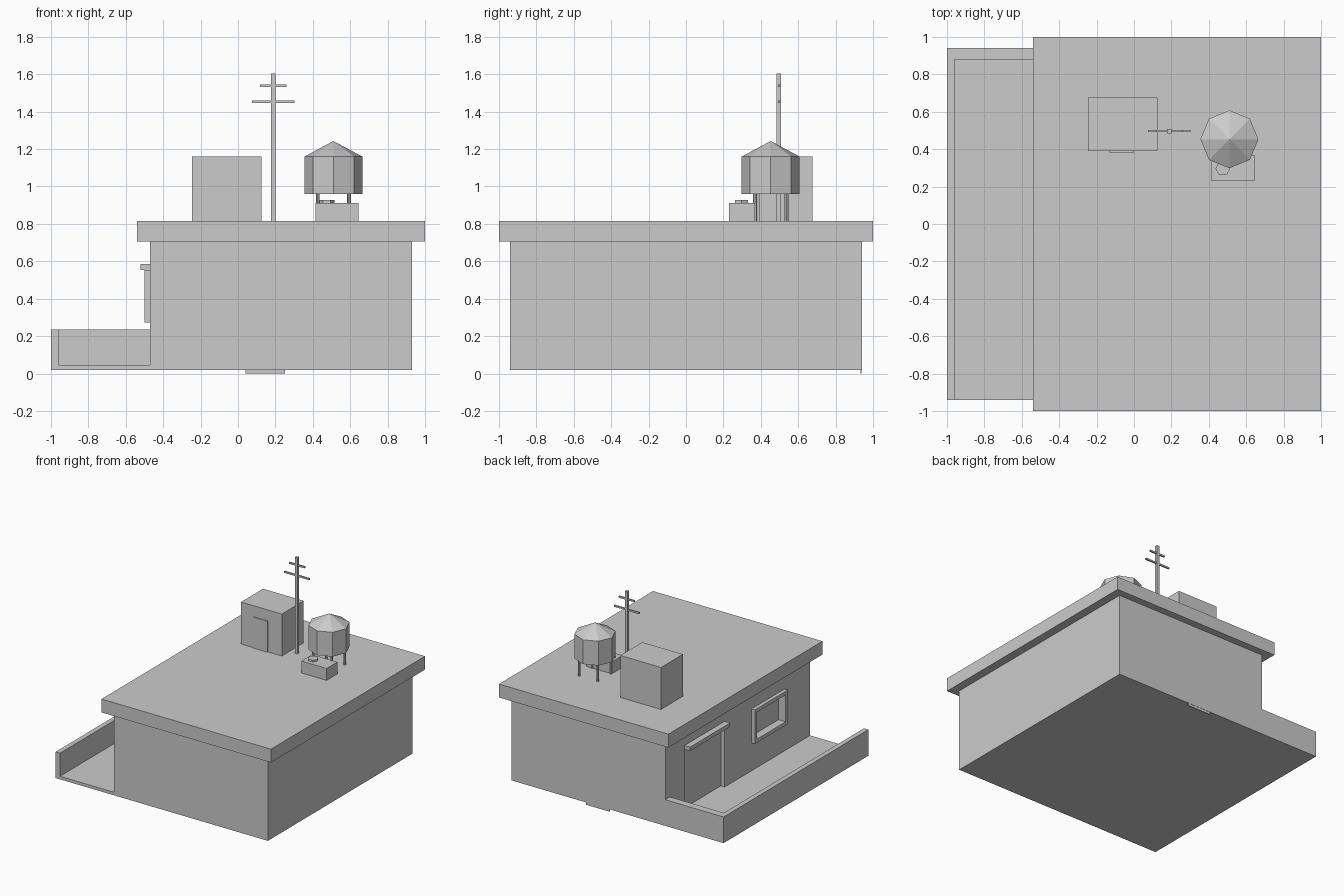
import bpy, bmesh, math

if "Cube" in bpy.data.objects:
    bpy.data.objects.remove(bpy.data.objects["Cube"])

grey = bpy.data.materials.new("light_grey")
grey.diffuse_color = (0.6, 0.6, 0.6, 1)
grey.use_nodes = True
grey.node_tree.nodes["Principled BSDF"].inputs["Base Color"].default_value = grey.diffuse_color


def finish(name, bm):
    me = bpy.data.meshes.new(name)
    bm.to_mesh(me)
    bm.free()
    me.materials.append(grey)
    ob = bpy.data.objects.new(name, me)
    bpy.context.collection.objects.link(ob)
    return ob


def box(name, x, y, z):
    """Box from (min, max) ranges."""
    bm = bmesh.new()
    bmesh.ops.create_cube(bm, size=1)
    for v in bm.verts:
        for i, (a, b) in enumerate((x, y, z)):
            v.co[i] = (a + b) / 2 + v.co[i] * (b - a)
    return finish(name, bm)


def prism(name, sides, cx, cy, r, z0, z1, r_top=None):
    """Upright prism, or a cone when r_top is 0."""
    bm = bmesh.new()
    bmesh.ops.create_cone(bm, cap_ends=True, segments=sides, radius1=r,
                          radius2=r if r_top is None else r_top, depth=z1 - z0)
    # put a corner on the x axis
    first = max(bm.verts, key=lambda v: v.co.x)
    ang = -math.atan2(first.co.y, first.co.x)
    c, s = math.cos(ang), math.sin(ang)
    for v in bm.verts:
        px, py = v.co.x, v.co.y
        v.co = (cx + px * c - py * s, cy + px * s + py * c, v.co.z + (z0 + z1) / 2)
    return finish(name, bm)


# main building, with door and window recessed into the left wall
body = box("building_body", (-0.47, 0.93), (-0.94, 0.94), (0.02, 0.705))
for name, y, z in (("door_cutter", (0.17, 0.69), (0.045, 0.553)),
                   ("window_cutter", (-0.58, -0.21), (0.303, 0.523))):
    cutter = box(name, (-0.6, -0.435), y, z)
    cutter.hide_render = True
    mod = body.modifiers.new(name, 'BOOLEAN')
    mod.operation = 'DIFFERENCE'
    mod.solver = 'EXACT'
    mod.object = cutter
bpy.context.view_layer.update()
baked = bpy.data.meshes.new_from_object(
    body.evaluated_get(bpy.context.evaluated_depsgraph_get()))
body.modifiers.clear()
body.data = baked
for name in ("door_cutter", "window_cutter"):
    bpy.data.objects.remove(bpy.data.objects[name])

# roof slab and the thin sill under the back wall
box("roof_slab", (-0.54, 1.0), (-1, 1), (0.705, 0.815))
box("back_sill", (0.04, 0.25), (0.932, 0.938), (0, 0.03))

# window frame and door lintel
FX = (-0.5, -0.47)
box("window_frame_bottom", FX, (-0.61, -0.18), (0.273, 0.303))
box("window_frame_top", FX, (-0.61, -0.18), (0.523, 0.553))
box("window_frame_front", FX, (-0.61, -0.58), (0.303, 0.523))
box("window_frame_back", FX, (-0.21, -0.18), (0.303, 0.523))
box("door_lintel", (-0.52, -0.47), (0.17, 0.69), (0.553, 0.585))

# terrace, open at the front
box("terrace_floor", (-0.96, -0.47), (-0.94, 0.88), (0.02, 0.045))
box("terrace_side_wall", (-1, -0.96), (-0.94, 0.94), (0.02, 0.235))
box("terrace_back_wall", (-0.96, -0.47), (0.88, 0.94), (0.02, 0.235))

# rooftop shed and its door plate
box("roof_shed", (-0.245, 0.125), (0.39, 0.675), (0.815, 1.16))
box("shed_door", (-0.13, 0.0), (0.383, 0.39), (0.815, 1.07))

# antenna mast with two crossbars
box("mast", (0.177, 0.2), (0.485, 0.508), (0.815, 1.605))
box("mast_bar_upper", (0.118, 0.26), (0.491, 0.503), (1.533, 1.546))
box("mast_bar_lower", (0.075, 0.302), (0.491, 0.503), (1.447, 1.46))

# water tank on four legs
TX, TY = 0.51, 0.453
prism("tank_drum", 8, TX, TY, 0.155, 0.96, 1.16)
prism("tank_lid", 8, TX, TY, 0.155, 1.16, 1.243, 0)
for sx in (-1, 1):
    for sy in (-1, 1):
        prism("tank_leg", 8, TX + sx * 0.084, TY + sy * 0.084, 0.01, 0.815, 0.96)

# cooling unit with a six-sided fan cap
box("cooling_unit", (0.415, 0.645), (0.23, 0.37), (0.815, 0.913))
prism("fan_cap", 6, 0.475, 0.297, 0.04, 0.913, 0.928)
